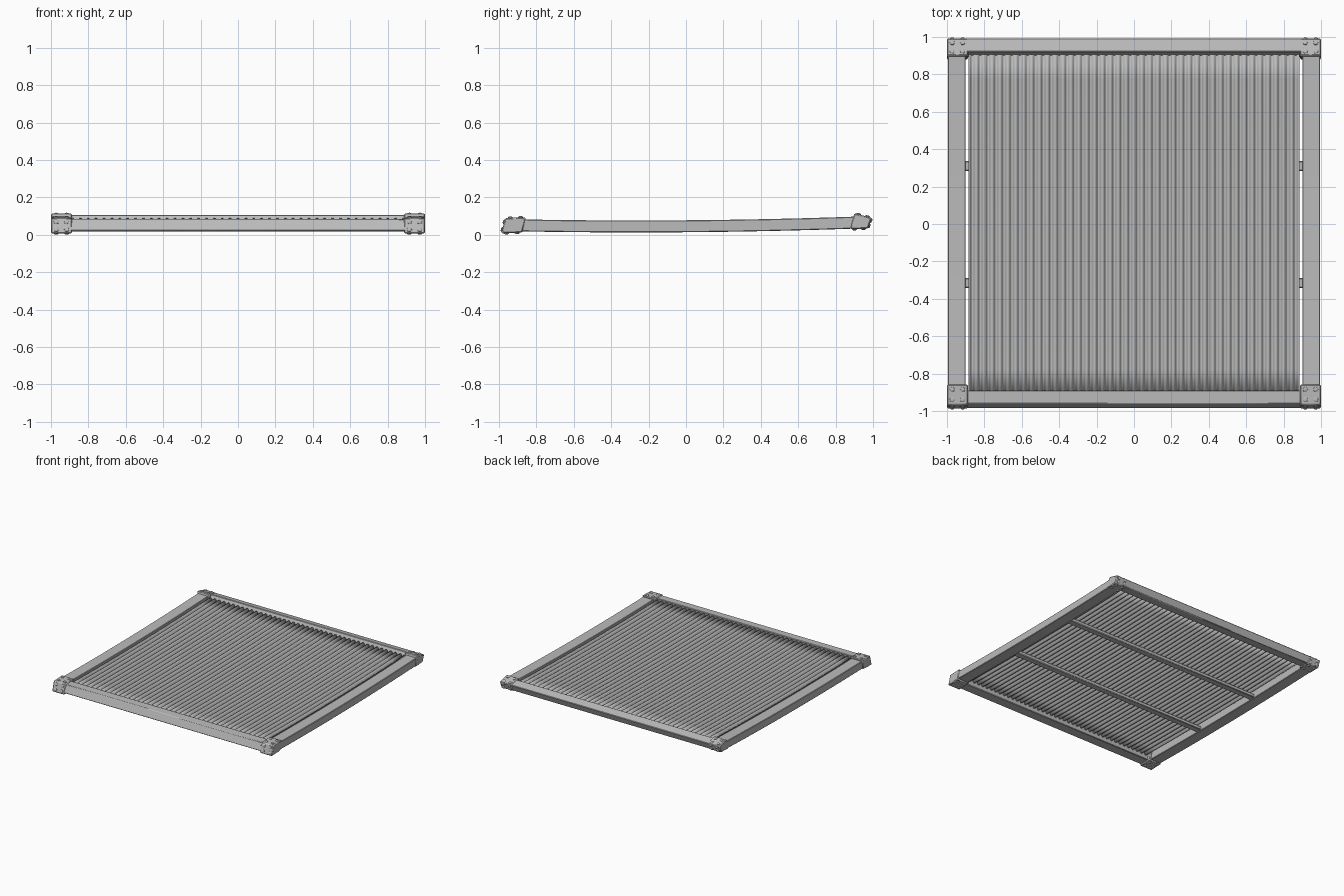
import bpy, bmesh, math
from mathutils import Vector

cube = bpy.data.objects.get("Cube")
if cube:
    bpy.data.objects.remove(cube, do_unlink=True)

steel = bpy.data.materials.new("grey_steel")
steel.use_nodes = True
GREY = (0.5, 0.5, 0.5, 1)
steel.diffuse_color = GREY
steel.node_tree.nodes["Principled BSDF"].inputs["Base Color"].default_value = GREY


def finish(name, bm, angle=35):
    bmesh.ops.recalc_face_normals(bm, faces=bm.faces)
    mesh = bpy.data.meshes.new(name)
    bm.to_mesh(mesh)
    bm.free()
    mesh.materials.append(steel)
    ob = bpy.data.objects.new(name, mesh)
    bpy.context.collection.objects.link(ob)
    bpy.ops.object.select_all(action='DESELECT')
    ob.select_set(True)
    bpy.context.view_layer.objects.active = ob
    bpy.ops.object.shade_smooth_by_angle(angle=math.radians(angle))
    return ob


def loft(name, rings, bevel=0.004):
    """Closed bar skinned through matching cross-sections."""
    bm = bmesh.new()
    loops = [[bm.verts.new(p) for p in ring] for ring in rings]
    n = len(loops[0])
    for a, b in zip(loops, loops[1:]):
        for i in range(n):
            j = (i + 1) % n
            bm.faces.new((a[i], a[j], b[j], b[i]))
    bm.faces.new(loops[0])
    bm.faces.new(loops[-1])
    ob = finish(name, bm)
    if bevel:
        mod = ob.modifiers.new("soft_edges", 'BEVEL')
        mod.width = bevel
        mod.segments = 1
        mod.limit_method = 'ANGLE'
    return ob


def sag(y):
    """Centre height of the gently bent panel."""
    return 0.046 + 0.008 * y + 0.015 * y * y


# Cross-sections in (y, z): inner/outer order runs around the bar
FRONT_RAIL = [(-0.985, 0.022), (-0.90, 0.022), (-0.89, 0.086), (-0.96, 0.084)]
BACK_RAIL = [(0.89, 0.044), (0.97, 0.036), (0.993, 0.09), (0.92, 0.108)]
FRONT_CAP = [(-0.988, 0.008), (-0.875, 0.012), (-0.857, 0.094), (-0.967, 0.09)]
BACK_CAP = [(0.877, 0.03), (0.973, 0.034), (0.993, 0.091), (0.9, 0.116)]

# Front and back rails
for name, section in (("front_rail", FRONT_RAIL), ("back_rail", BACK_RAIL)):
    loft(name, [[(x, y, z) for y, z in section] for x in (-0.96, 0, 0.96)])

# Side rails follow the bend
for side, s in (("left", 1), ("right", -1)):
    rings = []
    for k in range(17):
        y = -0.93 + 1.86 * k / 16
        z = sag(y)
        rings.append([(s * 0.9, y, z - 0.032), (s * 0.995, y, z - 0.032),
                      (s * 0.995, y, z + 0.032), (s * 0.9, y, z + 0.032)])
    loft(side + "_rail", rings)


# Corner caps with domed rivets on top, underside and outer end
def rivet(bm, centre, normal):
    rot = Vector((0, 0, 1)).rotation_difference(normal)
    n = 10
    rings = [[bm.verts.new(centre + rot @ Vector((r * math.cos(math.tau * i / n),
              r * math.sin(math.tau * i / n), h))) for i in range(n)]
             for r, h in ((0.014, -0.003), (0.013, 0.003), (0.007, 0.007))]
    for a, b in zip(rings, rings[1:]):
        for i in range(n):
            bm.faces.new((a[i], a[(i + 1) % n], b[(i + 1) % n], b[i]))
    bm.faces.new(rings[-1])


for end, section, outer in (("front", FRONT_CAP, (3, 0)), ("back", BACK_CAP, (1, 2))):
    for side, s in (("left", 1), ("right", -1)):
        loft(f"{end}_{side}_cap",
             [[(s * x, y, z) for y, z in section] for x in (0.888, 1.0)], 0.006)
        bm = bmesh.new()
        for i, j in ((0, 1), (2, 3), outer):
            a, b = Vector((0, *section[i])), Vector((0, *section[j]))
            d = b - a
            normal = Vector((0, d.z, -d.y)).normalized()
            for t in (0.25, 0.75):
                for x in (0.916, 0.972):
                    rivet(bm, a + d * t + Vector((s * x, 0, 0)), normal)
        finish(f"{end}_{side}_rivets", bm)

# Corrugated sheet, ribs running front to back
WAVES, STEPS, ROWS, HALF = 42, 8, 14, 0.885
bm = bmesh.new()
grid = []
for r in range(ROWS + 1):
    y = -0.905 + 1.81 * r / ROWS
    row = []
    for c in range(WAVES * STEPS + 1):
        u = c / STEPS
        wave = max(-0.8, min(0.8, math.cos(math.tau * u))) * 0.013
        row.append(bm.verts.new((-HALF + 2 * HALF * u / WAVES, y, sag(y) + 0.012 + wave)))
    grid.append(row)
for a, b in zip(grid, grid[1:]):
    for c in range(len(a) - 1):
        bm.faces.new((a[c], a[c + 1], b[c + 1], b[c]))
sheet = finish("corrugated_sheet", bm, 60)
mod = sheet.modifiers.new("thickness", 'SOLIDIFY')
mod.thickness = 0.004
mod.offset = 0

# Two cross bars beneath the sheet
for name, y in (("rear_cross_bar", 0.31), ("fore_cross_bar", -0.315)):
    z = sag(y)
    ring = [(y - 0.026, z - 0.026), (y + 0.026, z - 0.026),
            (y + 0.026, z + 0.002), (y - 0.026, z + 0.002)]
    loft(name, [[(x, v, w) for v, w in ring] for x in (-0.91, 0.91)])
